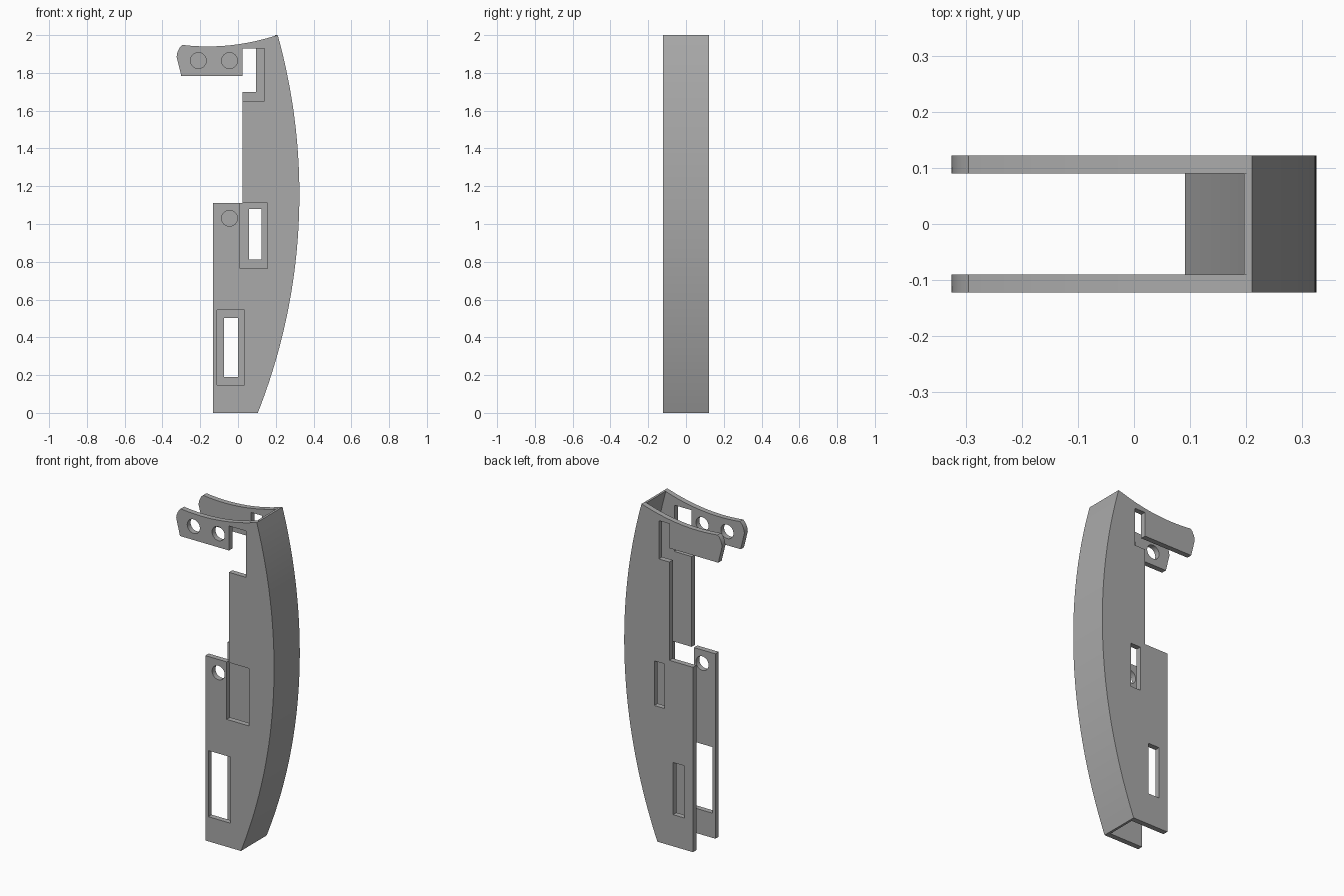
import bpy
import bmesh
from math import cos, sin, asin, pi, radians
from mathutils import Matrix

cube = bpy.data.objects.get("Cube")
if cube:
    bpy.data.objects.remove(cube, do_unlink=True)

grey = bpy.data.materials.new("plain grey")
grey.use_nodes = True
GREY = (0.4, 0.4, 0.4, 1)
grey.diffuse_color = GREY
grey.node_tree.nodes["Principled BSDF"].inputs["Base Color"].default_value = GREY

RADIUS, MID_Z, MAX_X = 3.15, 1.157, 0.325
HALF_WIDTH, INNER = 0.122, 0.09
STEP_X, STEP_Z, LEFT_X = 0.025, 1.11, -0.132


def bow(offset=0.0, steps=48):
    """Bowed spine edge from the bottom to the top."""
    a0, a1 = asin(-MID_Z / RADIUS), asin((2 - MID_Z) / RADIUS)
    pts = []
    for i in range(steps + 1):
        a = a0 + (a1 - a0) * i / steps
        pts.append((MAX_X - RADIUS + RADIUS * cos(a) - offset, MID_Z + RADIUS * sin(a)))
    return pts


def top_z(x):
    """Hollow upper edge of the arm."""
    return 1.94 + 0.444 * (x + 0.16) ** 2


def rect(x0, x1, z0, z1):
    return [(x0, z0), (x1, z0), (x1, z1), (x0, z1)]


def circle(x, z, r=0.042, n=32):
    return [(x + r * cos(2 * pi * i / n), z + r * sin(2 * pi * i / n)) for i in range(n)]


def plate(name, loops, y, half_depth):
    """Extrude an outline with holes, given in x and z, about depth y."""
    curve = bpy.data.curves.new(name + "_profile", 'CURVE')
    curve.dimensions = '2D'
    curve.fill_mode = 'BOTH'
    curve.extrude = half_depth
    for loop in loops:
        spline = curve.splines.new('POLY')
        spline.points.add(len(loop) - 1)
        for point, (x, z) in zip(spline.points, loop):
            point.co = (x, z, 0, 1)
        spline.use_cyclic_u = True
    helper = bpy.data.objects.new(name + "_profile", curve)
    bpy.context.collection.objects.link(helper)
    bpy.context.view_layer.update()
    deps = bpy.context.evaluated_depsgraph_get()
    mesh = bpy.data.meshes.new_from_object(helper.evaluated_get(deps))
    bpy.data.objects.remove(helper, do_unlink=True)

    # stand the sheet upright and weld its rims
    bm = bmesh.new()
    bm.from_mesh(mesh)
    bm.transform(Matrix.Translation((0, y, 0)) @ Matrix.Rotation(radians(90), 4, 'X'))
    bmesh.ops.remove_doubles(bm, verts=bm.verts, dist=0.0001)
    bmesh.ops.recalc_face_normals(bm, faces=bm.faces)
    bm.to_mesh(mesh)
    bm.free()
    mesh.name = name
    mesh.materials.clear()
    mesh.materials.append(grey)
    obj = bpy.data.objects.new(name, mesh)
    bpy.context.collection.objects.link(obj)
    bpy.ops.object.select_all(action='DESELECT')
    obj.select_set(True)
    bpy.context.view_layer.objects.active = obj
    bpy.ops.object.shade_smooth_by_angle(angle=radians(25))
    return obj


def outline(notch_x, notch_z, slot=()):
    """Side plate outline: spine, arm, notch and lower step."""
    arm_top = [(0.208 - 0.503 * i / 24, top_z(0.208 - 0.503 * i / 24)) for i in range(1, 25)]
    arm_end = [(-0.307, 1.937), (-0.316, 1.92), (-0.322, 1.905), (-0.325, 1.885),
               (-0.30, 1.783), (STEP_X, 1.783)]
    notch = [(STEP_X, 1.93), (notch_x, 1.93), (notch_x, notch_z), (STEP_X, notch_z)]
    step = [(STEP_X, STEP_Z), *slot, (LEFT_X, STEP_Z), (LEFT_X, 0)]
    return bow() + arm_top + arm_end + notch + step


centre = (HALF_WIDTH + INNER) / 2
half = (HALF_WIDTH - INNER) / 2

# front plate: wide openings and round holes
slot = [(0.157, STEP_Z), (0.157, 0.765), (0.01, 0.765), (0.01, STEP_Z)]
plate("front_side_plate",
      [outline(0.14, 1.652, slot), rect(-0.112, 0.035, 0.148, 0.545),
       circle(-0.21, 1.865), circle(-0.045, 1.865), circle(-0.045, 1.03)],
      -centre, half)

# back plate: narrow openings only
plate("back_side_plate",
      [outline(0.095, 1.70), rect(-0.075, 0, 0.19, 0.503), rect(0.057, 0.125, 0.812, 1.08)],
      centre, half)

# thin bowed wall joining the two plates
plate("bowed_spine_wall", [bow() + bow(0.014)[::-1]], 0, INNER)
